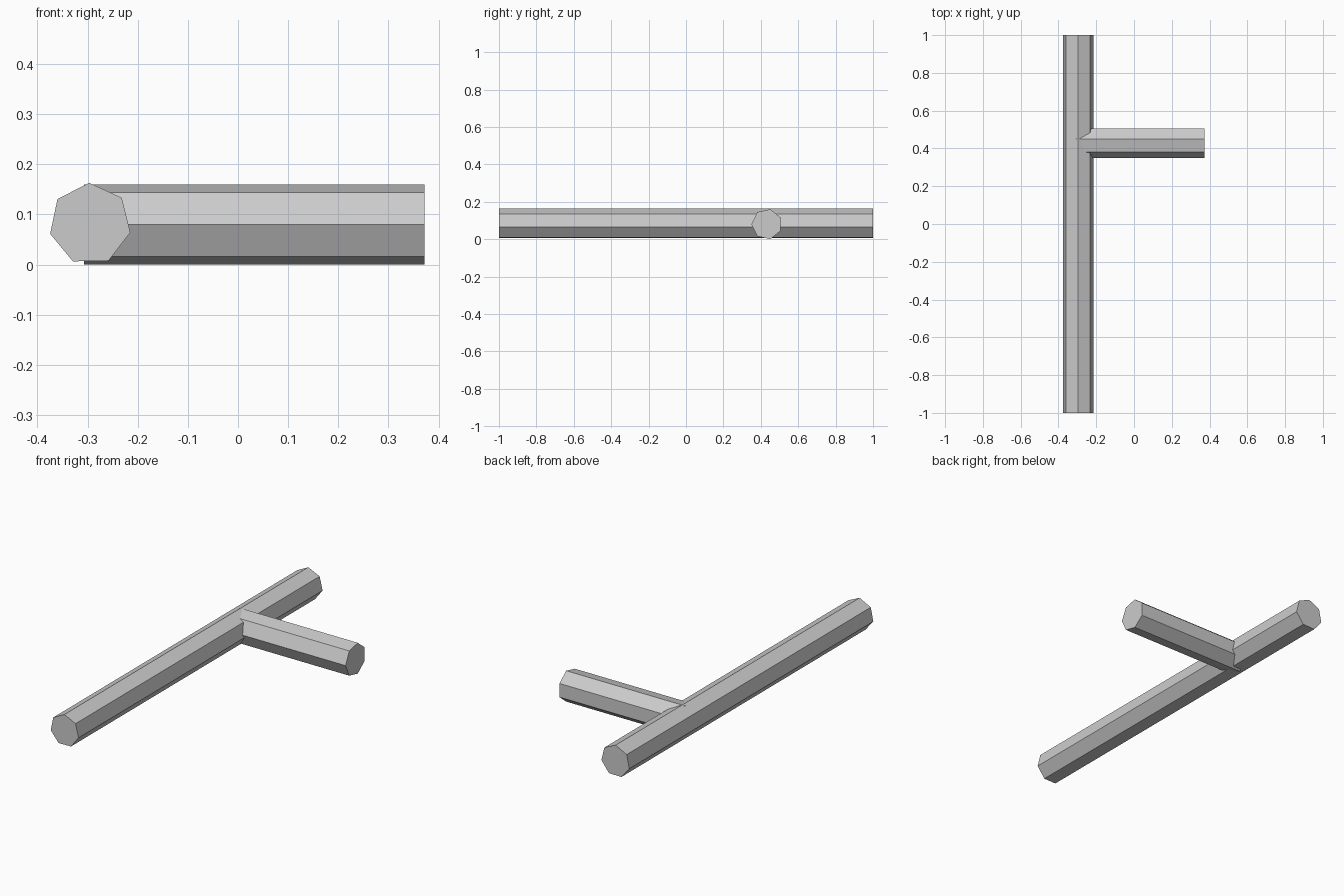
import bpy
import bmesh
from math import cos, sin, radians, tau
from mathutils import Vector

cube = bpy.data.objects.get("Cube")
if cube:
    bpy.data.objects.remove(cube, do_unlink=True)

grey = bpy.data.materials.new("light grey")
grey.use_nodes = True
grey.diffuse_color = (0.6, 0.6, 0.6, 1)
grey.node_tree.nodes["Principled BSDF"].inputs["Base Color"].default_value = grey.diffuse_color

SIDES = 7
RADIUS = 0.082


def rod(name, start, end, across, first_angle):
    """Straight seven-sided bar; first_angle is measured from 'across' towards z."""
    start, end, across = Vector(start), Vector(end), Vector(across)
    bm = bmesh.new()
    ring = []
    for i in range(SIDES):
        a = radians(first_angle) + tau * i / SIDES
        ring.append(bm.verts.new(start + RADIUS * (across * cos(a) + Vector((0, 0, sin(a))))))
    base = bm.faces.new(ring)
    # Keep the starting cap and sweep a copy of it along the bar
    swept = bmesh.ops.extrude_face_region(bm, geom=[base], use_keep_orig=True)
    moved = [v for v in swept["geom"] if isinstance(v, bmesh.types.BMVert)]
    bmesh.ops.translate(bm, vec=end - start, verts=moved)
    bmesh.ops.recalc_face_normals(bm, faces=bm.faces)
    mesh = bpy.data.meshes.new(name)
    bm.to_mesh(mesh)
    bm.free()
    mesh.materials.append(grey)
    obj = bpy.data.objects.new(name, mesh)
    bpy.context.scene.collection.objects.link(obj)
    return obj


# Long main bar running front to back
rod("main_bar", (-0.295, -1, 0.081), (-0.295, 1, 0.081), (1, 0, 0), 91)

# Short side handle, sunk into the main bar
rod("side_handle", (-0.307, 0.432, 0.08), (0.372, 0.432, 0.08), (0, 1, 0), 180)
